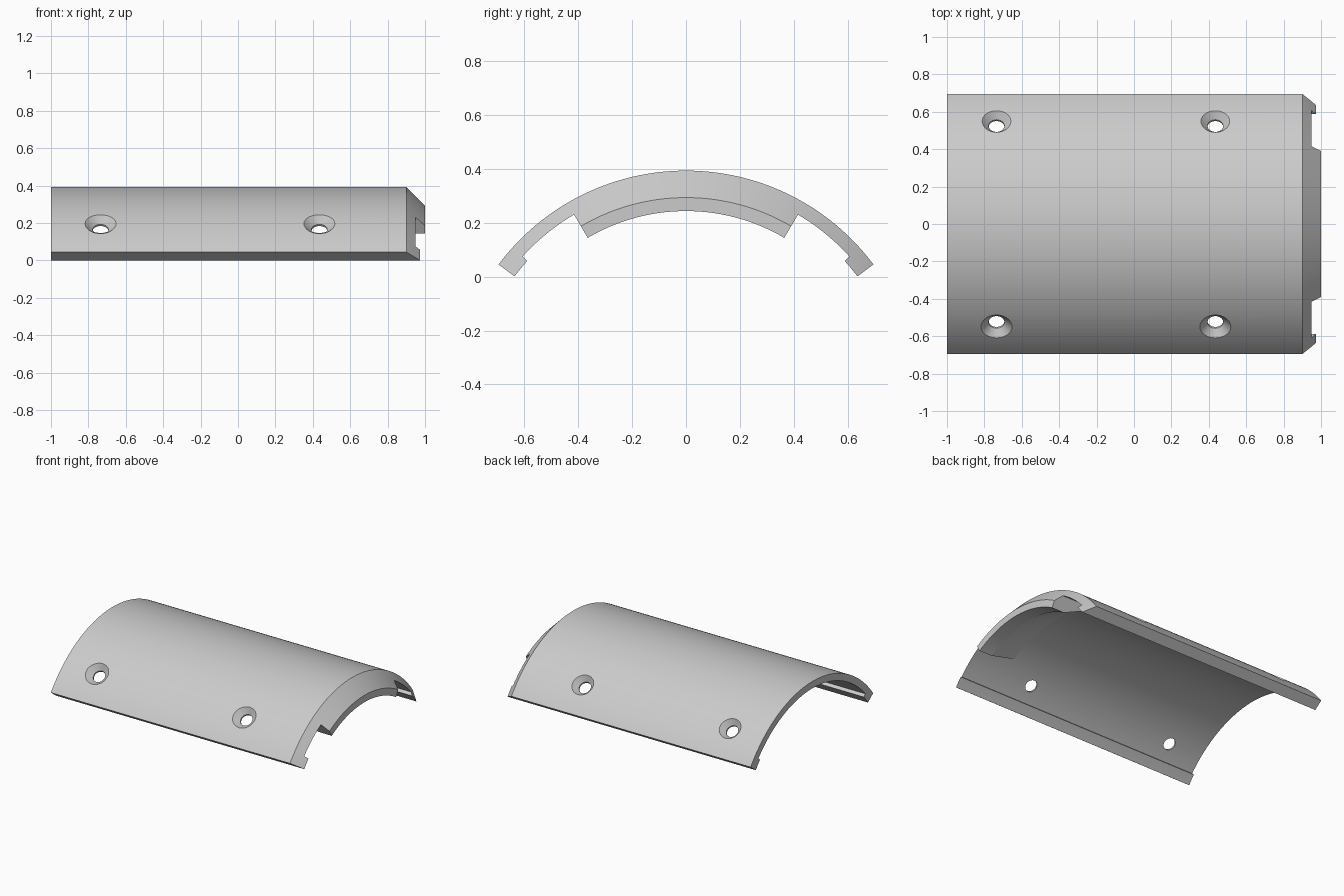
import bpy, bmesh
from math import radians, sin, cos
from mathutils import Matrix, Vector

cube = bpy.data.objects.get("Cube")
if cube:
    bpy.data.objects.remove(cube)

CENTRE_Z = -0.475                      # axis of the curved cover
RAIL_END, RAIL_START, TONGUE = 53.2, 47.8, 30.5   # degrees from the top

grey = bpy.data.materials.new("light grey")
grey.use_nodes = True
colour = (0.6, 0.6, 0.6, 1)
grey.diffuse_color = colour
grey.node_tree.nodes["Principled BSDF"].inputs["Base Color"].default_value = colour

# Profiles as (x, radius): shared skin, plus the steps added beneath it
skin = [(0.95, 0.818), (0.9, 0.868), (-1, 0.868), (-1, 0.818)]
plain = skin + [(0.66, 0.818)]
rail = [(-1, 0.794), (0.972, 0.794)]
tongue = [(0.66, 0.818), (0.9, 0.718), (1, 0.718), (1, 0.768)]


def at(bm, point, angle):
    x, r = point
    a = radians(angle)
    return bm.verts.new((x, r * sin(a), CENTRE_Z + r * cos(a)))


def cap(bm, points, angle):
    bm.faces.new([at(bm, p, angle) for p in points])


def sweep(bm, profile, start, end, steps):
    for i in range(steps):
        a = start + (end - start) * i / steps
        b = start + (end - start) * (i + 1) / steps
        for p, q in zip(profile, profile[1:] + profile[:1]):
            bm.faces.new([at(bm, p, a), at(bm, q, a), at(bm, q, b), at(bm, p, b)])


def finish(bm, name):
    bmesh.ops.remove_doubles(bm, verts=bm.verts, dist=0.0001)
    bmesh.ops.recalc_face_normals(bm, faces=bm.faces)
    mesh = bpy.data.meshes.new(name)
    bm.to_mesh(mesh)
    bm.free()
    mesh.materials.append(grey)
    obj = bpy.data.objects.new(name, mesh)
    bpy.context.collection.objects.link(obj)
    return obj


# Curved cover with edge rails and an end tongue
bm = bmesh.new()
sweep(bm, skin + tongue, -TONGUE, TONGUE, 32)
for s in (-1, 1):
    sweep(bm, plain, s * TONGUE, s * RAIL_START, 9)
    sweep(bm, skin + rail, s * RAIL_START, s * RAIL_END, 3)
    cap(bm, skin + rail, s * RAIL_END)
    cap(bm, [skin[0], plain[4], skin[3]] + rail, s * RAIL_START)
    cap(bm, [skin[0]] + tongue, s * TONGUE)
cover = finish(bm, "curved_cover")

# Countersunk screw holes, aimed at the cover's axis
bm = bmesh.new()
for x in (-0.735, 0.435):
    for s in (-1, 1):
        sink = 0.083 if s < 0 else 0.077
        rings = [(0.042, 0.76), (0.042, 0.829), (sink, 0.868), (sink, 0.92)]
        turn = Matrix.Rotation(radians(-39.3 * s), 4, 'X')
        place = Matrix.Translation((x, 0, CENTRE_Z)) @ turn
        n = 32
        loops = [[bm.verts.new(place @ Vector((r * cos(radians(360 * k / n)),
                                               r * sin(radians(360 * k / n)), h)))
                  for k in range(n)] for r, h in rings]
        for lo, hi in zip(loops, loops[1:]):
            for k in range(n):
                j = (k + 1) % n
                bm.faces.new([lo[k], lo[j], hi[j], hi[k]])
        bm.faces.new(loops[0][::-1])
        bm.faces.new(loops[-1])
cutter = finish(bm, "screw_hole_cutter")
cutter.hide_render = True

cut = cover.modifiers.new("screw holes", 'BOOLEAN')
cut.operation = 'DIFFERENCE'
cut.solver = 'EXACT'
cut.object = cutter
bpy.ops.object.select_all(action='DESELECT')
bpy.context.view_layer.objects.active = cover
cover.select_set(True)
bpy.ops.object.modifier_apply(modifier=cut.name)
bpy.data.objects.remove(cutter)
bpy.ops.object.shade_smooth_by_angle(angle=radians(20))
